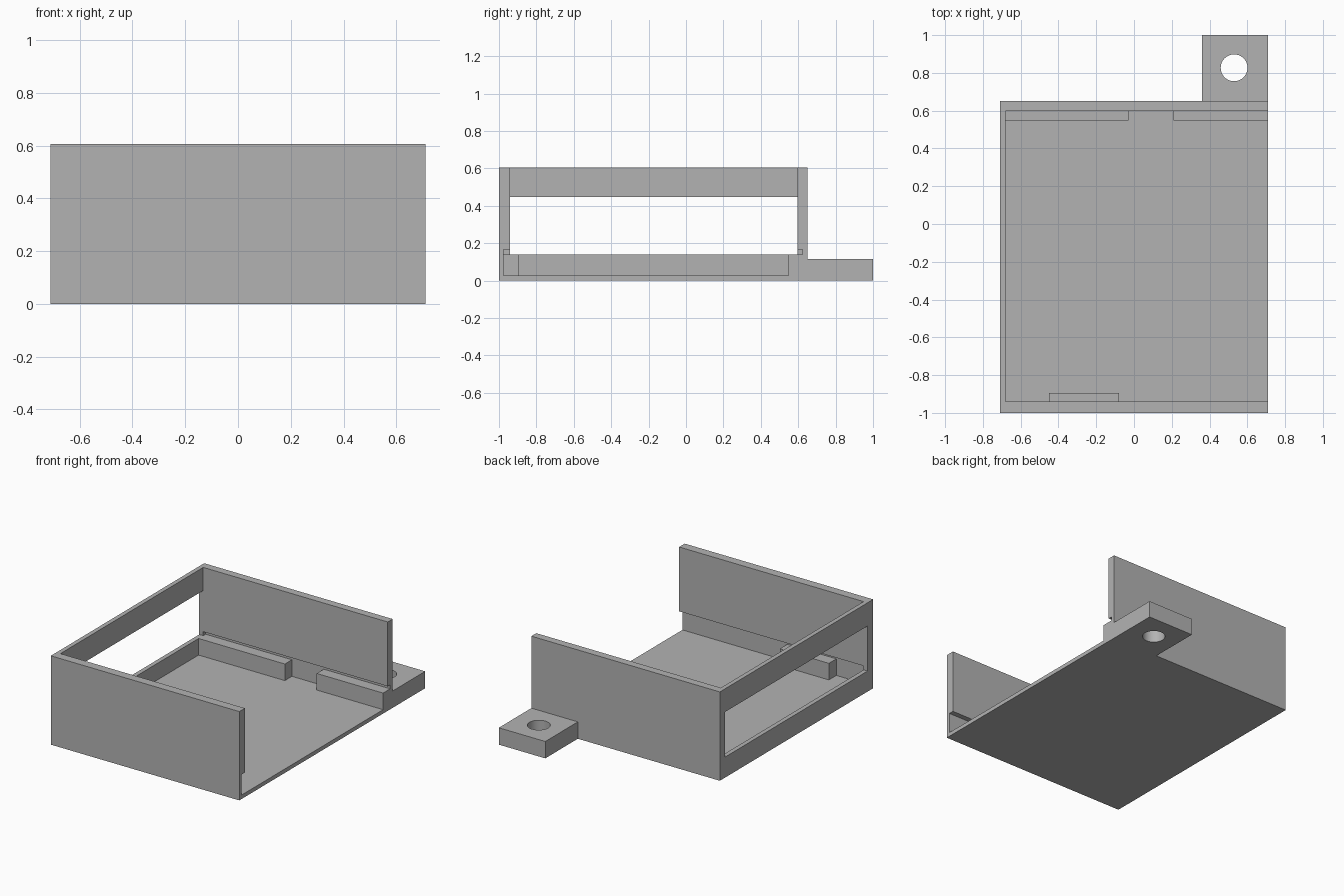
import bpy
import bmesh
import math
from mathutils import Vector

cube = bpy.data.objects.get("Cube")
if cube:
    bpy.data.objects.remove(cube, do_unlink=True)

grey = bpy.data.materials.new("plain grey")
grey.use_nodes = True
colour = (0.45, 0.45, 0.45, 1)
grey.diffuse_color = colour
grey.node_tree.nodes["Principled BSDF"].inputs["Base Color"].default_value = colour

# Shared dimensions
SIDE, INNER_SIDE = 0.71, -0.68
FRONT, BACK = -1.0, 0.65
FRONT_IN, BACK_IN = -0.94, 0.597
FRONT_SLOT, BACK_SLOT = -0.975, 0.623
FLOOR, LEDGE, SLOT_TOP, TOP = 0.027, 0.14, 0.167, 0.605


def rect(a0, b0, a1, b1):
    return [(a0, b0), (a1, b0), (a1, b1), (a0, b1)]


def extrude(name, loops, axis, start, end):
    """Fill the first loop, leaving later loops as holes, and extrude along x or z."""
    bm = bmesh.new()
    place = (lambda p: (start, *p)) if axis == "x" else (lambda p: (*p, start))
    edges = []
    for loop in loops:
        verts = [bm.verts.new(place(p)) for p in loop]
        edges += [bm.edges.new((v, verts[i - 1])) for i, v in enumerate(verts)]
    if len(loops) == 1:
        bm.faces.new(verts)
    else:
        bmesh.ops.triangle_fill(bm, use_beauty=True, use_dissolve=False, edges=edges)
    moved = bmesh.ops.extrude_face_region(bm, geom=bm.faces[:])["geom"]
    depth = end - start
    offset = Vector((depth, 0, 0)) if axis == "x" else Vector((0, 0, depth))
    bmesh.ops.translate(bm, vec=offset,
                        verts=[g for g in moved if isinstance(g, bmesh.types.BMVert)])
    bmesh.ops.recalc_face_normals(bm, faces=bm.faces[:])
    mesh = bpy.data.meshes.new(name)
    bm.to_mesh(mesh)
    bm.free()
    mesh.materials.append(grey)
    obj = bpy.data.objects.new(name, mesh)
    bpy.context.collection.objects.link(obj)
    return obj


# Floor with front and back walls, undercut by a board slot
section = [
    (FRONT, 0), (BACK, 0), (BACK, TOP), (BACK_IN, TOP),
    (BACK_IN, SLOT_TOP), (BACK_SLOT, SLOT_TOP), (BACK_SLOT, FLOOR),
    (FRONT_SLOT, FLOOR), (FRONT_SLOT, SLOT_TOP), (FRONT_IN, SLOT_TOP),
    (FRONT_IN, TOP), (FRONT, TOP),
]
extrude("tray_shell", [section], "x", INNER_SIDE, SIDE)

# End wall with a wide window
extrude("window_wall", [rect(FRONT, 0, BACK, TOP),
                        rect(FRONT_IN, LEDGE, BACK_IN, 0.447)], "x", -SIDE, INNER_SIDE)

# Board support ledges
for name, x0, x1, y0, y1 in [
    ("front_ledge", -0.45, -0.08, FRONT_SLOT, -0.895),
    ("back_right_ledge", INNER_SIDE, -0.03, 0.547, BACK_SLOT),
    ("back_left_ledge", 0.21, SIDE, 0.547, BACK_SLOT),
]:
    extrude(name, [rect(x0, y0, x1, y1)], "z", FLOOR, LEDGE)

# Mounting tab with a round screw hole
hole = [(0.53 + 0.071 * math.cos(math.tau * i / 48),
         0.827 + 0.071 * math.sin(math.tau * i / 48)) for i in range(48)]
tab = extrude("mounting_tab", [rect(0.36, BACK, SIDE, 1.0), hole], "z", 0, 0.115)
bpy.ops.object.select_all(action="DESELECT")
tab.select_set(True)
bpy.context.view_layer.objects.active = tab
bpy.ops.object.shade_smooth_by_angle()
